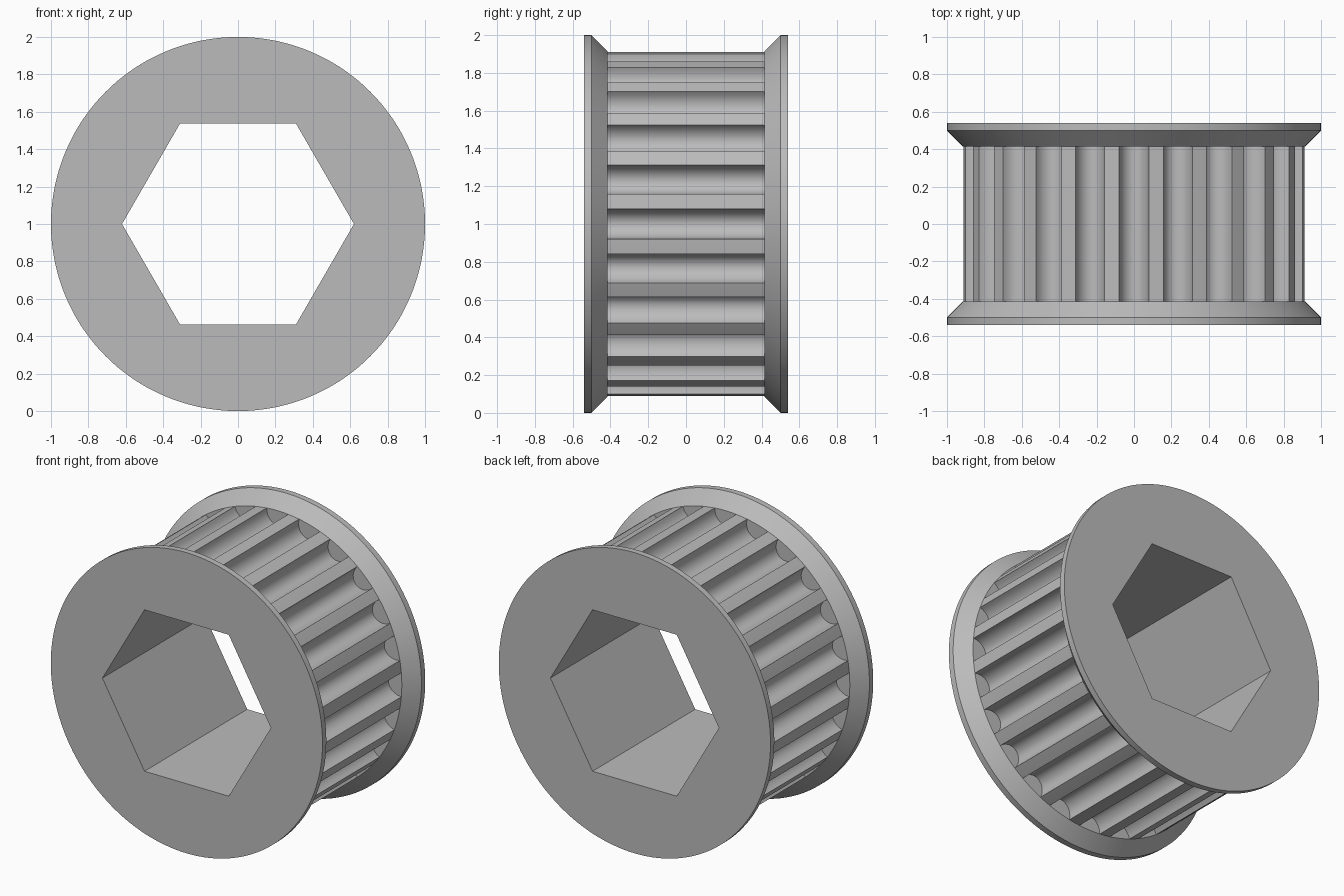
import bpy, bmesh
from math import sin, cos, pi, radians, degrees, hypot, atan2

if "Cube" in bpy.data.objects:
    bpy.data.objects.remove(bpy.data.objects["Cube"], do_unlink=True)

TEETH, STEPS = 24, 12
RIM, TIP = 1.0, 0.915           # flange and tooth tip radii
HALF = radians(5)               # half of a groove's opening angle
DEPTH = 0.095
APOTHEM = 0.537                 # hexagonal bore
FACE, EDGE, INNER = 0.54, 0.5, 0.415

# Angles round one tooth pitch: groove from -HALF to HALF, then the land
groove_angles = [HALF * (2 * i / STEPS - 1) for i in range(STEPS + 1)]
angles = [2 * pi * t / TEETH + a
          for t in range(TEETH) for a in groove_angles + [1.5 * HALF]]
PER_TOOTH = STEPS + 2


def circle(radius):
    return [(radius * cos(a), radius * sin(a)) for a in angles]


def hexagon():
    pts = []
    for a in angles:
        r = APOTHEM / cos(a % (pi / 3) - pi / 6)
        pts.append((r * cos(a), r * sin(a)))
    return pts


def toothed():
    pts = []
    for i, a in enumerate(angles):
        k = i % PER_TOOTH
        r = TIP
        if 0 < k < STEPS:       # rounded groove floor
            t = pi * k / STEPS
            across = -TIP * sin(HALF) * cos(t)
            out = TIP * cos(HALF) - DEPTH * sin(t)
            r = hypot(across, out)
            a = 2 * pi * (i // PER_TOOTH) / TEETH + atan2(across, out)
        pts.append((r * cos(a), r * sin(a)))
    return pts


# Closed loft: bore, front flange, toothed drum, back flange, bore
half = [(hexagon(), FACE), (circle(RIM), FACE), (circle(RIM), EDGE),
        (circle(TIP), INNER), (toothed(), INNER)]
sections = [(p, -y) for p, y in half] + half[::-1]

bm = bmesh.new()
rings = [[bm.verts.new((x, y, z + RIM)) for x, z in pts] for pts, y in sections]
for a, b in zip(rings, rings[1:] + rings[:1]):
    for i in range(len(a)):
        j = (i + 1) % len(a)
        bm.faces.new((a[i], a[j], b[j], b[i]))
bmesh.ops.remove_doubles(bm, verts=bm.verts, dist=1e-5)
bmesh.ops.recalc_face_normals(bm, faces=bm.faces)

mesh = bpy.data.meshes.new("toothed_pulley")
bm.to_mesh(mesh)
bm.free()
pulley = bpy.data.objects.new("toothed_pulley", mesh)
bpy.context.collection.objects.link(pulley)

# Plain grey metal
grey = bpy.data.materials.new("plain_grey")
grey.use_nodes = True
colour = (0.5, 0.5, 0.5, 1)
grey.diffuse_color = colour
grey.node_tree.nodes["Principled BSDF"].inputs["Base Color"].default_value = colour
mesh.materials.append(grey)

# Smooth round surfaces, keep the edges sharp
bpy.ops.object.select_all(action='DESELECT')
pulley.select_set(True)
bpy.context.view_layer.objects.active = pulley
bpy.ops.object.shade_smooth_by_angle(angle=radians(30))
